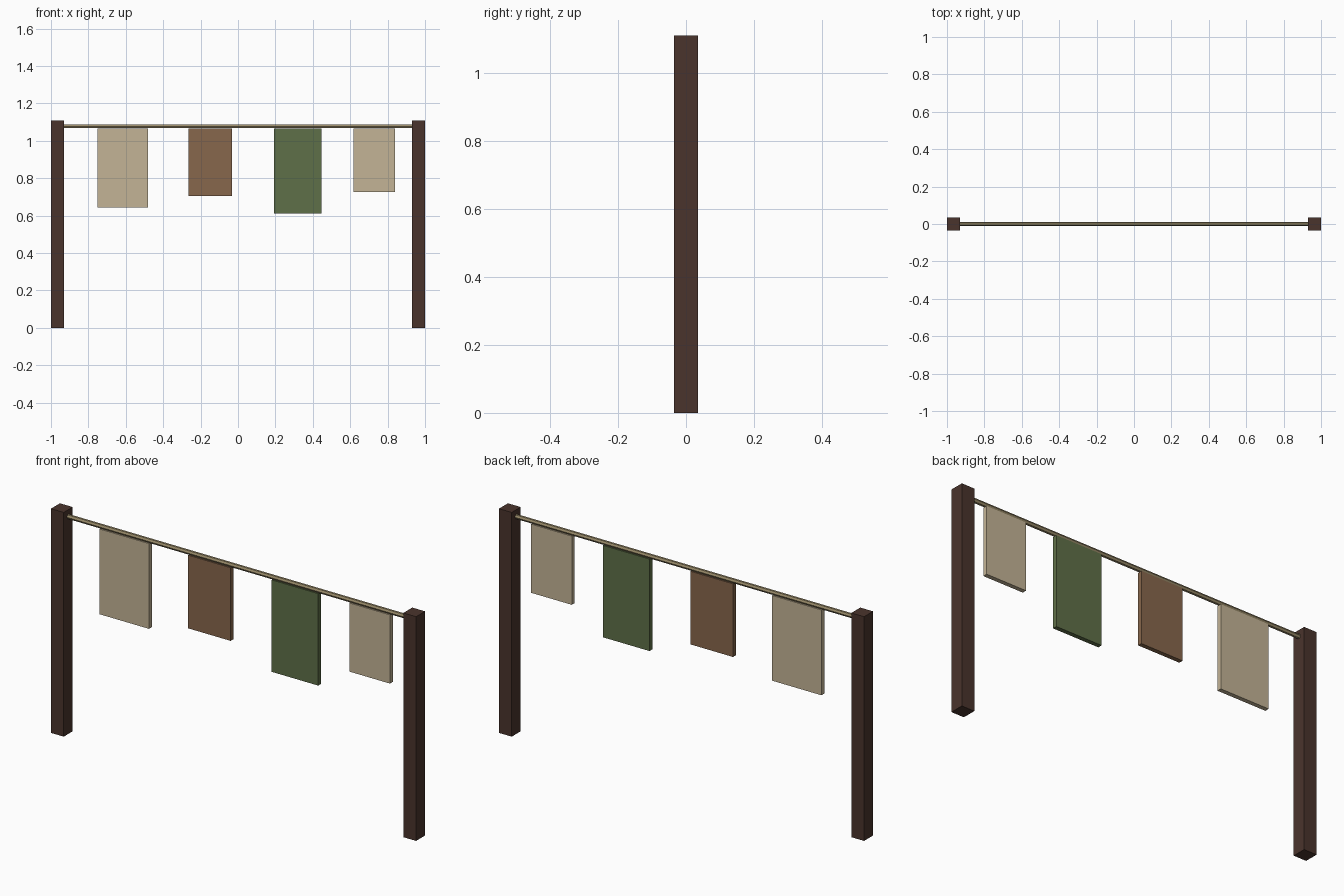
import bpy
import math

cube = bpy.data.objects.get("Cube")
if cube:
    bpy.data.objects.remove(cube, do_unlink=True)


def material(name, hex_colour):
    """Flat material from an sRGB hex colour, stored as linear values."""
    srgb = [int(hex_colour[i:i + 2], 16) / 255 for i in (0, 2, 4)]
    linear = [c / 12.92 if c <= 0.04045 else ((c + 0.055) / 1.055) ** 2.4 for c in srgb]
    mat = bpy.data.materials.new(name)
    mat.use_nodes = True
    mat.diffuse_color = (*linear, 1)
    bsdf = next(n for n in mat.node_tree.nodes if n.type == 'BSDF_PRINCIPLED')
    bsdf.inputs["Base Color"].default_value = (*linear, 1)
    return mat


wood = material("dark wood", "4a342c")
hemp = material("hemp rope", "9b8c6a")
linen = material("linen cloth", "c4b496")
brown = material("brown cloth", "87674c")
green = material("green cloth", "5f7048")


def box(name, x0, x1, depth, z0, z1, mat):
    """Box spanning x0..x1 and z0..z1, centred on y = 0."""
    bpy.ops.mesh.primitive_cube_add(size=1, location=((x0 + x1) / 2, 0, (z0 + z1) / 2))
    obj = bpy.context.object
    obj.name = name
    obj.scale = (x1 - x0, depth, z1 - z0)
    bpy.ops.object.transform_apply(location=False, rotation=False, scale=True)
    obj.data.materials.append(mat)
    return obj


# Square posts
box("right_post", -1, -0.93, 0.07, 0, 1.11, wood)
box("left_post", 0.93, 1, 0.07, 0, 1.11, wood)

# Six-sided rope strung between the posts
bpy.ops.mesh.primitive_cylinder_add(vertices=6, radius=0.011, depth=1.88,
                                    location=(0, 0, 1.077),
                                    rotation=(0, math.pi / 2, 0))
rope = bpy.context.object
rope.name = "rope"
rope.data.materials.append(hemp)

# Hanging cloths: left edge, right edge, lower hem, colour
cloths = [
    ("large_linen_cloth", -0.75, -0.48, 0.645, linen),
    ("brown_cloth", -0.265, -0.033, 0.705, brown),
    ("green_cloth", 0.192, 0.447, 0.612, green),
    ("small_linen_cloth", 0.618, 0.84, 0.727, linen),
]
for name, x0, x1, hem, mat in cloths:
    box(name, x0, x1, 0.022, hem, 1.067, mat)
